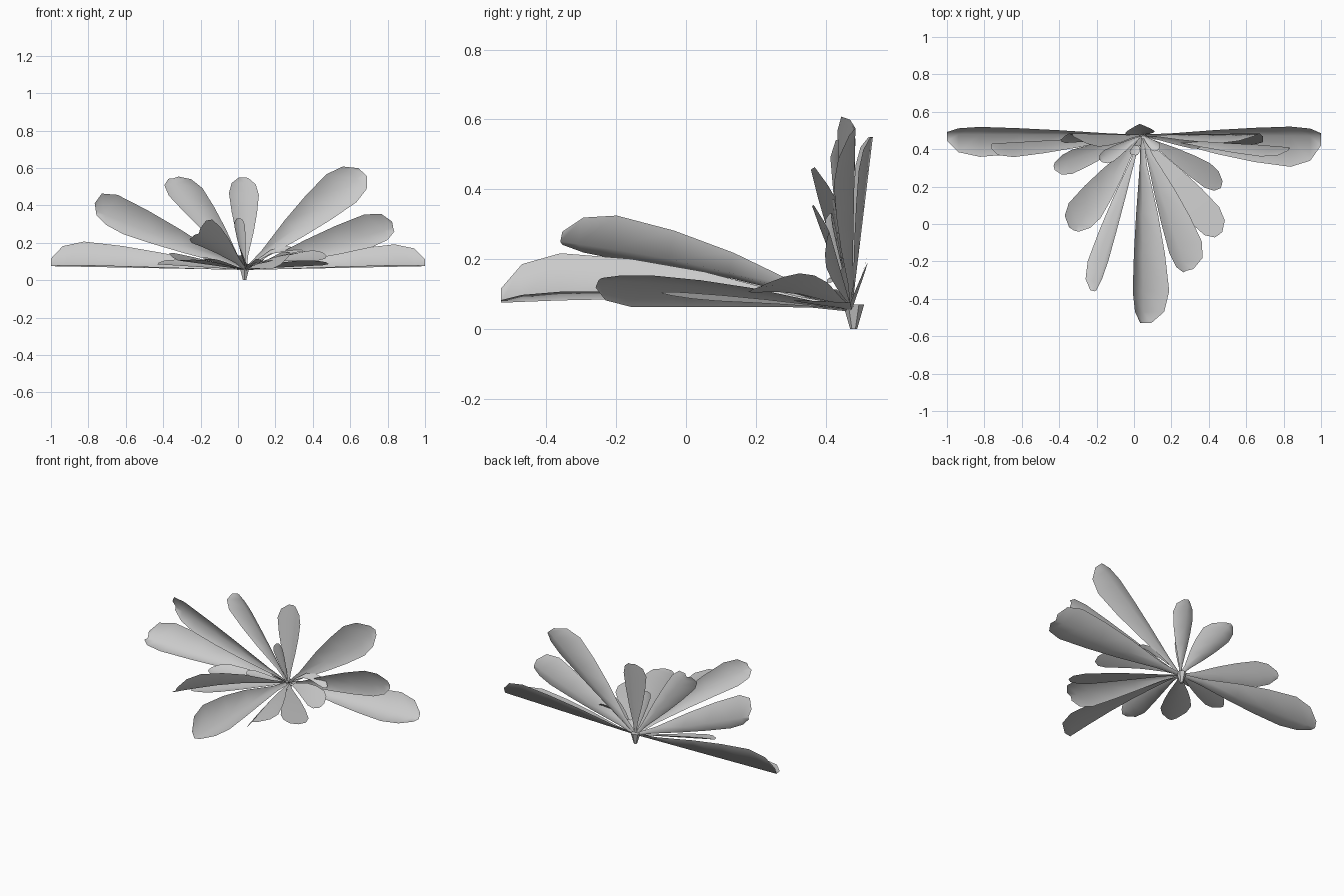
import bpy, bmesh, math
from mathutils import Vector

if "Cube" in bpy.data.objects:
    bpy.data.objects.remove(bpy.data.objects["Cube"])

BASE = Vector((0.04, 0.475, 0.055))
# (position along the midrib, share of full width)
PROFILE = [(0, .08), (.16, .2), (.42, .6), (.63, .85), (.83, 1), (.94, .8), (1, .3)]

def leaf(name, tip, edge_a, edge_b, bow=0.0):
    """Folded blade: midrib from the crown to the tip, two flaps given as
    offsets from the midrib at the widest point."""
    tip, a, b = Vector(tip), Vector(edge_a), Vector(edge_b)
    bm = bmesh.new()
    rows = []
    for t, w in PROFILE:
        mid = BASE.lerp(tip, t) + Vector((0, 0, bow * math.sin(math.pi * t)))
        rows.append([bm.verts.new(p) for p in (mid + a * w, mid, mid + b * w)])
    for r, s in zip(rows, rows[1:]):
        for i in (0, 1):
            bm.faces.new((r[i], r[i + 1], s[i + 1], s[i]))
    bmesh.ops.recalc_face_normals(bm, faces=bm.faces)
    for f in bm.faces:
        f.smooth = True
    me = bpy.data.meshes.new(name)
    bm.to_mesh(me)
    bm.free()
    bpy.context.collection.objects.link(bpy.data.objects.new(name, me))

# Long side leaves lying flat
leaf("leaf_far_left", (-1, .48, .075), (0, .04, .135), (0, -.12, .01))
leaf("leaf_far_right", (1, .47, .075), (0, .05, .12), (0, -.165, .01))

# Upright fan at the back
leaf("leaf_upper_left", (-.76, .43, .37), (-.02, -.08, .14), (.01, -.03, -.07))
leaf("leaf_back_left", (-.345, .485, .545), (.09, -.07, .03), (-.09, -.05, -.01))
leaf("leaf_back_centre", (.03, .535, .55), (.08, -.03, -.01), (-.08, -.04, 0))
leaf("leaf_upper_right", (.67, .485, .575), (-.09, -.05, .08), (.07, -.06, -.07))
leaf("leaf_mid_right", (.83, .41, .28), (-.02, -.06, .11), (.02, -.02, -.065))

# Leaves reaching forward
leaf("leaf_front_raised", (-.21, -.36, .25), (.03, .02, .095), (-.08, .02, -.03), .025)
leaf("leaf_front_main", (.05, -.53, .075), (-.055, 0, .135), (.14, 0, .025), .02)
leaf("leaf_front_right", (.28, -.25, .14), (-.05, -.03, -.07), (.125, .03, .02), .015)
leaf("leaf_right_diagonal", (.45, -.06, .1), (.075, .06, -.015), (-.06, -.04, .01), .005)
leaf("leaf_right_short", (.47, .21, .12), (.01, .07, .035), (-.02, -.06, -.02), .03)
leaf("leaf_left_diagonal", (-.32, -.035, .105), (-.09, .06, .05), (.08, -.02, .01))
leaf("leaf_left_short", (-.43, .31, .085), (.02, .06, .03), (.02, -.07, 0))

# Small young leaves around the crown
leaf("young_leaf_upright", (0, .42, .33), (.03, -.01, .01), (-.025, -.03, 0))
leaf("young_leaf_left", (-.18, .34, .11), (.03, -.03, .01), (-.02, .03, .02))
leaf("young_leaf_right", (.36, .42, .135), (0, .02, .025), (0, -.025, -.01), .06)
leaf("young_leaf_front", (0, .37, .13), (-.03, 0, .02), (.02, -.01, .01))
leaf("young_leaf_small", (.13, .4, .1), (.02, .02, .02), (-.02, -.02, .02))

# Crown where the stalks meet
bpy.ops.mesh.primitive_cone_add(vertices=6, radius1=.01, radius2=.03, depth=.07,
                                location=(.035, .48, .035))
bpy.context.object.name = "crown"
